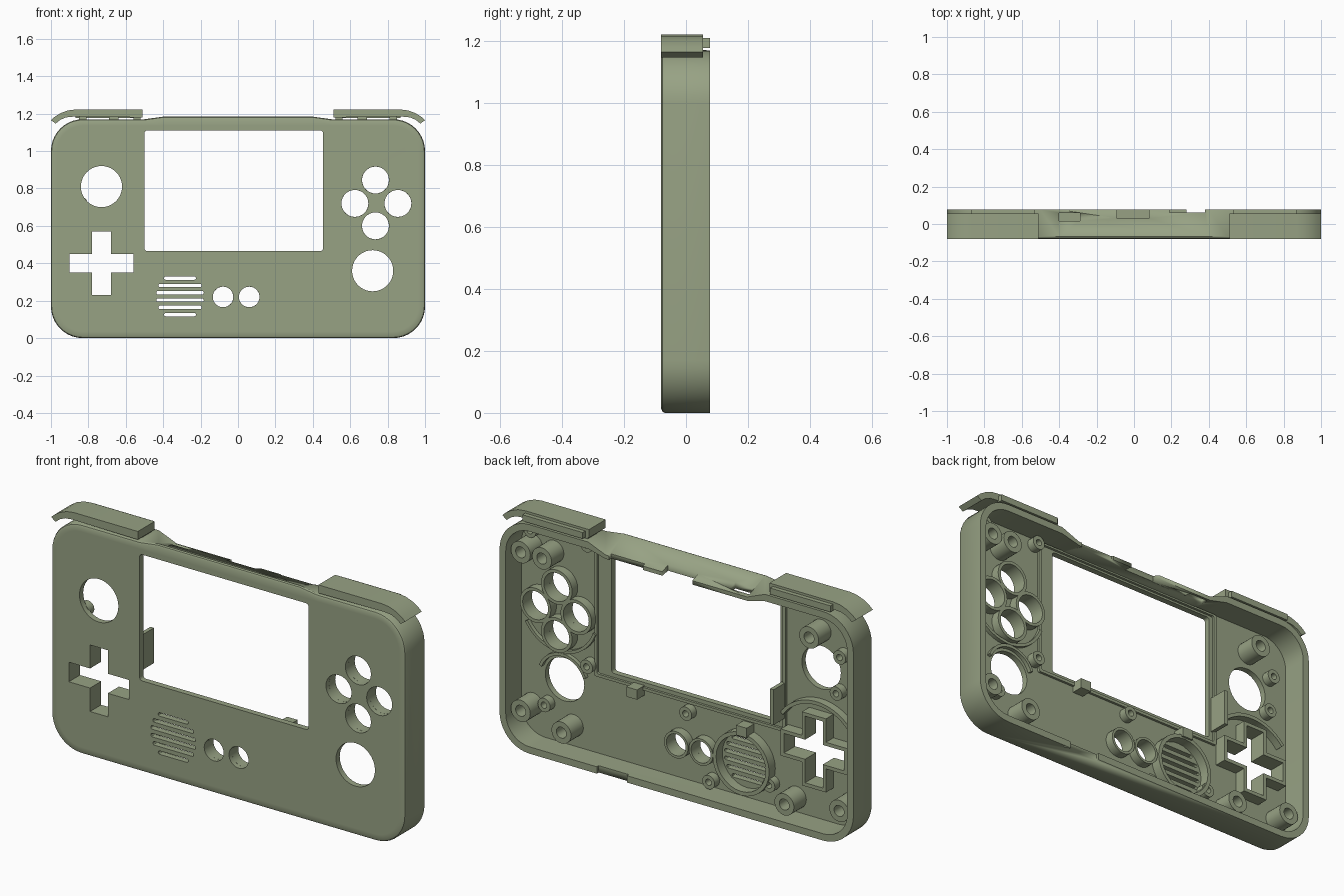
import bpy, bmesh
from math import cos, sin, pi, radians
from mathutils import Matrix, Vector

if "Cube" in bpy.data.objects:
    bpy.data.objects.remove(bpy.data.objects["Cube"])

olive = bpy.data.materials.new("olive green")
olive.use_nodes = True
olive.diffuse_color = (0.31, 0.36, 0.23, 1)
olive.node_tree.nodes["Principled BSDF"].inputs["Base Color"].default_value = (0.31, 0.36, 0.23, 1)

FRONT, INNER, BACK = -0.08, -0.05, 0.077
TOP = 1.17
WALL = 0.035


def finish(name, bm):
    bmesh.ops.remove_doubles(bm, verts=bm.verts, dist=1e-5)
    bmesh.ops.recalc_face_normals(bm, faces=bm.faces)
    mesh = bpy.data.meshes.new(name)
    bm.to_mesh(mesh)
    bm.free()
    mesh.materials.clear()
    mesh.materials.append(olive)
    ob = bpy.data.objects.new(name, mesh)
    bpy.context.collection.objects.link(ob)
    bpy.ops.object.select_all(action='DESELECT')
    ob.select_set(True)
    bpy.context.view_layer.objects.active = ob
    bpy.ops.object.shade_smooth_by_angle(angle=radians(30))
    return ob


# Outline helpers, all in the x-z plane
def circle(x, z, r, n=40):
    return [(x + r * cos(2 * pi * i / n), z + r * sin(2 * pi * i / n)) for i in range(n)]


def round_rect(x0, x1, z0, z1, r, n=10):
    pts = []
    corners = [(x1 - r, z1 - r), (x0 + r, z1 - r), (x0 + r, z0 + r), (x1 - r, z0 + r)]
    for k, (cx, cz) in enumerate(corners):
        for i in range(n + 1):
            a = pi / 2 * (k + i / n)
            pts.append((cx + r * cos(a), cz + r * sin(a)))
    return pts


def cross(x, z, arm, half):
    quarter = [(arm, -half), (arm, half), (half, half)]
    pts = []
    for k in range(4):
        c, s = round(cos(k * pi / 2)), round(sin(k * pi / 2))
        pts += [(x + c * u - s * v, z + s * u + c * v) for u, v in quarter]
    return pts


def arc_band(x, z, r, width, a0, a1, n=24):
    angles = [radians(a0 + (a1 - a0) * i / n) for i in range(n + 1)]
    outer = [(x + r * cos(a), z + r * sin(a)) for a in angles]
    inner = [(x + (r - width) * cos(a), z + (r - width) * sin(a)) for a in reversed(angles)]
    return outer + inner


def slab(name, loops, y0, y1):
    """Fill the outlines (inner ones become holes) and give them depth in y."""
    curve = bpy.data.curves.new(name, 'CURVE')
    curve.dimensions = '2D'
    curve.fill_mode = 'BOTH'
    curve.extrude = (y1 - y0) / 2
    for loop in loops:
        sp = curve.splines.new('POLY')
        sp.points.add(len(loop) - 1)
        for p, (x, z) in zip(sp.points, loop):
            p.co = (x, z, 0, 1)
        sp.use_cyclic_u = True
    tmp = bpy.data.objects.new(name + "_outline", curve)
    bpy.context.collection.objects.link(tmp)
    dg = bpy.context.evaluated_depsgraph_get()
    mesh = bpy.data.meshes.new_from_object(tmp.evaluated_get(dg))
    bm = bmesh.new()
    bm.from_mesh(mesh)
    bm.transform(Matrix.Translation((0, (y0 + y1) / 2, 0)) @ Matrix.Rotation(pi / 2, 4, 'X'))
    bpy.data.objects.remove(tmp)
    bpy.data.curves.remove(curve)
    bpy.data.meshes.remove(mesh)
    return finish(name, bm)


def box(name, x0, x1, y0, y1, z0, z1):
    bm = bmesh.new()
    bmesh.ops.create_cube(bm, size=1)
    for v in bm.verts:
        v.co = Vector(((x0 + x1) / 2 + v.co.x * (x1 - x0), (y0 + y1) / 2 + v.co.y * (y1 - y0),
                       (z0 + z1) / 2 + v.co.z * (z1 - z0)))
    return finish(name, bm)


def tube(name, x, z, r, hole, y1):
    return slab(name, [circle(x, z, r, 28), circle(x, z, hole, 28)], INNER - 0.005, y1)


# Face plate with all openings
buttons = [(0.735, 0.845), (0.735, 0.6), (0.625, 0.72), (0.855, 0.72)]
small_buttons = [(-0.08, 0.22), (0.06, 0.22)]
PAD = (-0.73, 0.4)
SPEAKER = (-0.31, 0.223)
openings = [round_rect(-0.5, 0.455, 0.465, 1.11, 0.015, 4),
            circle(-0.73, 0.81, 0.11), circle(0.72, 0.36, 0.11), cross(*PAD, 0.17, 0.05)]
openings += [circle(x, z, 0.072) for x, z in buttons]
openings += [circle(x, z, 0.055) for x, z in small_buttons]
for i, half in enumerate([0.085, 0.115, 0.127, 0.127, 0.115, 0.085]):
    z = SPEAKER[1] + (i - 2.5) * 0.039
    openings.append(round_rect(SPEAKER[0] - half, SPEAKER[0] + half, z - 0.009, z + 0.009, 0.008, 3))
plate_edge = round_rect(-1 + WALL, 1 - WALL, WALL, TOP - WALL, 0.17 - WALL)
slab("face_plate", [plate_edge] + openings, FRONT, INNER)

# Surrounding wall: a section swept round the outline, the top middle sloping to the back
section = [(0.012, FRONT), (0.004, FRONT + 0.004), (0, FRONT + 0.012),
           (0, BACK), (WALL, BACK), (WALL, FRONT)]
bm = bmesh.new()
rings = []
for inset, y in section:
    path = round_rect(-1 + inset, 1 - inset, inset, TOP - inset, 0.17 - inset)
    path[11:11] = [(x, TOP - inset) for x in (0.5, 0.4, -0.4, -0.5)]
    ring = []
    for x, z in path:
        if z > 1 and abs(x) < 0.45:
            if y > 0:
                z -= 0.04 if inset == 0 else 0.025
            elif inset < WALL:
                z += 0.014
        ring.append(bm.verts.new((x, y, z)))
    rings.append(ring)
for a, b in zip(rings, rings[1:] + rings[:1]):
    for i in range(len(a)):
        j = (i + 1) % len(a)
        bm.faces.new((a[i], a[j], b[j], b[i]))
wall = finish("outer_wall", bm)

# Port notches in the wall
for x0, x1, y0, y1, z0, z1 in [(-0.09, 0.08, 0.03, 0.1, 1.05, 1.25), (-0.4, -0.29, 0.015, 0.06, 1.05, 1.25),
                               (0.19, 0.38, 0.062, 0.1, 1.05, 1.25), (0.28, 0.45, 0.062, 0.1, -0.1, 0.1)]:
    cutter = box("port_cutter", x0, x1, y0, y1, z0, z1)
    cutter.hide_render = True
    mod = wall.modifiers.new("port", 'BOOLEAN')
    mod.operation = 'DIFFERENCE'
    mod.object = cutter
    bpy.context.view_layer.objects.active = wall
    bpy.ops.object.modifier_apply(modifier=mod.name)
    bpy.data.objects.remove(cutter)

# Shoulder triggers with their back lips and hinge supports
shoulder = [(0.51, 1.18), (0.51, 1.222), (0.87, 1.222), (0.91, 1.217), (0.95, 1.202), (0.98, 1.183),
            (1.0, 1.165), (0.975, 1.147), (0.95, 1.167), (0.92, 1.18), (0.88, 1.184)]
for side, s in (("left", 1), ("right", -1)):
    slab(side + "_trigger", [[(s * x, z) for x, z in shoulder]], FRONT, 0.055)
    x0, x1 = sorted((s * 0.53, s * 0.87))
    box(side + "_trigger_lip", x0, x1, 0.05, BACK, 1.178, 1.21)
    for a, b in ((0.52, 0.56), (0.64, 0.69), (0.81, 0.85)):
        x0, x1 = sorted((s * a, s * b))
        box(side + "_trigger_support", x0, x1, -0.03, 0.05, TOP - 0.02, 1.19)

# Collars behind the buttons, pad and speaker
for x, z in buttons:
    tube("button_collar", x, z, 0.088, 0.072, -0.005)
for x, z in small_buttons:
    tube("small_button_collar", x, z, 0.068, 0.055, -0.005)
tube("speaker_ring", *SPEAKER, 0.16, 0.14, 0.0)
slab("pad_collar", [cross(*PAD, 0.188, 0.068), cross(*PAD, 0.17, 0.05)], INNER - 0.005, 0.01)

# Screw posts: tall, then short
for x, z in [(0.9, 1.0), (0.78, 1.0), (0.9, 0.19), (0.67, 0.14),
             (-0.73, 1.0), (-0.59, 0.11), (-0.9, 0.16)]:
    tube("screw_post", x, z, 0.055, 0.028, 0.05)
for x, z in [(0.89, 1.09), (0.57, 1.1), (0.01, 0.39), (0.81, 0.22), (-0.12, 0.075),
             (-0.46, 0.15), (0.57, 0.48), (-0.84, 0.72), (-0.86, 0.91)]:
    tube("locating_peg", x, z, 0.035, 0.016, -0.01)

# Ribs, blocks and the thin screen frame on the inside
slab("pad_rib", [arc_band(*PAD, 0.25, 0.018, 35, 140)], INNER - 0.005, -0.01)
slab("button_rib", [arc_band(0.74, 0.72, 0.22, 0.015, 200, 330)], INNER - 0.005, -0.03)
slab("stick_rib", [arc_band(0.72, 0.36, 0.14, 0.015, 20, 160)], INNER - 0.005, -0.03)
box("pad_side_wall", -0.53, -0.51, INNER - 0.005, 0.05, 0.5, 0.68)
box("screen_block", 0.27, 0.33, INNER - 0.005, 0.01, 0.4, 0.45)
box("speaker_block", -0.35, -0.29, INNER - 0.005, 0.01, 0.37, 0.42)
slab("screen_frame", [round_rect(-0.535, 0.545, 0.43, 1.13, 0.01, 3),
                      round_rect(-0.52, 0.53, 0.445, 1.12, 0.01, 3)], INNER - 0.005, INNER + 0.012)
